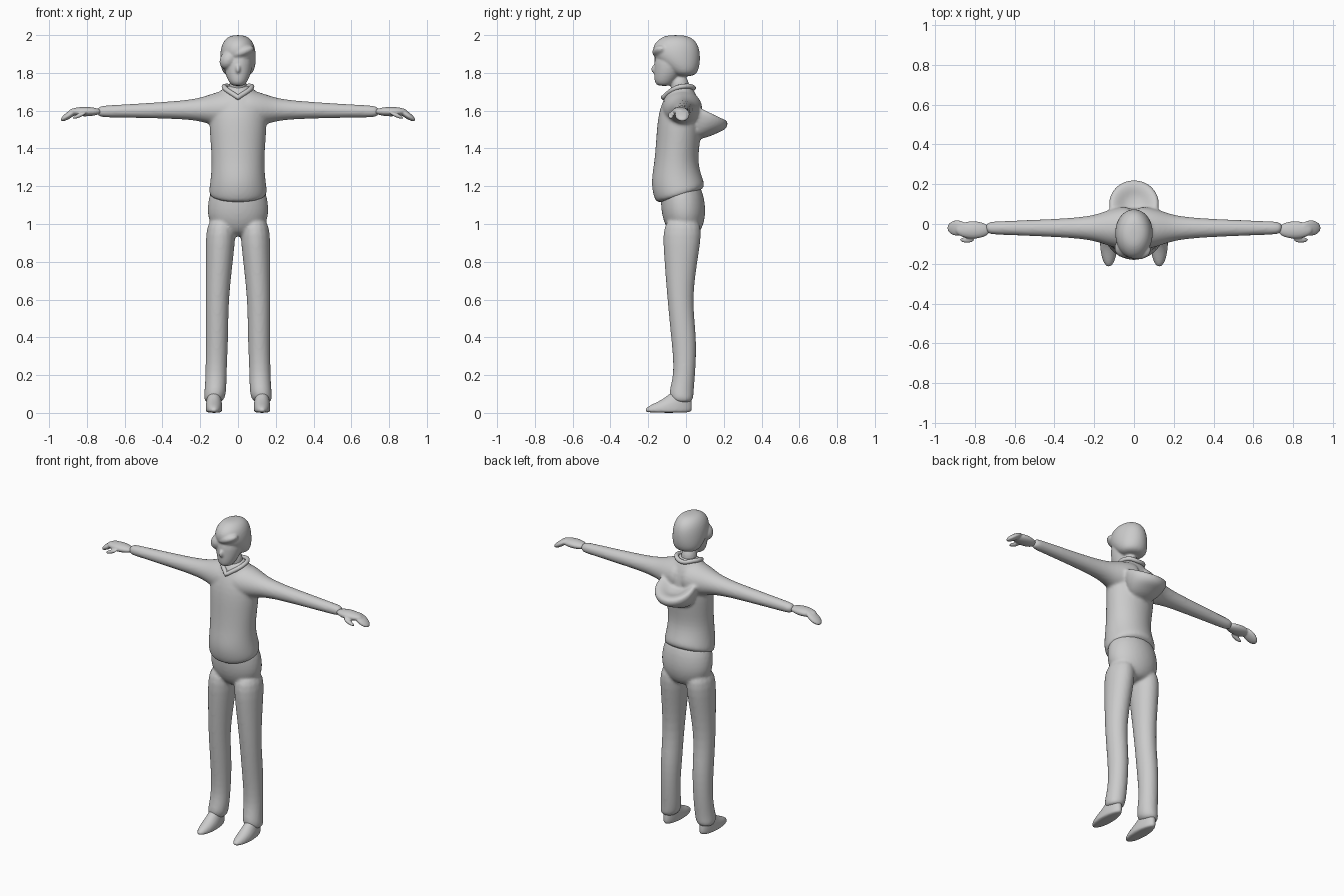
import bpy, bmesh, math
from mathutils import Matrix, Vector

old = bpy.data.objects.get("Cube")
if old:
    bpy.data.objects.remove(old, do_unlink=True)

grey = bpy.data.materials.new("plain_grey")
grey.use_nodes = True
grey.diffuse_color = (0.6, 0.6, 0.6, 1)
grey.node_tree.nodes["Principled BSDF"].inputs["Base Color"].default_value = grey.diffuse_color
SIDES = 16
MIRROR = {"left": 1, "right": -1}


def tube(bm, rings):
    """Bridge rings, each given as (centre, first half axis, second half axis)."""
    loops = []
    for centre, across, along in rings:
        loop = []
        for i in range(SIDES):
            angle = math.tau * i / SIDES
            offset = Vector(across) * math.cos(angle) + Vector(along) * math.sin(angle)
            loop.append(bm.verts.new(Vector(centre) + offset))
        loops.append(loop)
    for lower, upper in zip(loops, loops[1:]):
        for i in range(SIDES):
            bm.faces.new((lower[i - 1], lower[i], upper[i], upper[i - 1]))
    bm.faces.new(loops[0])
    bm.faces.new(loops[-1])


def upright(bm, rows, x=0):
    """Vertical tube from rows of (height, half width, front, back, optional tilt)."""
    rings = []
    for height, width, front, back, *tilt in rows:
        depth = (back - front) / 2
        slope = tilt[0] if tilt else 0
        rings.append(((x, front + depth, height), (width, 0, 0), (0, depth, depth * slope)))
    tube(bm, rings)


def blob(bm, centre, size, lean=0):
    """Ellipsoid that can lean about the front-to-back axis."""
    place = Matrix.Translation(centre) @ Matrix.Rotation(lean, 4, "Y") @ Matrix.Diagonal((*size, 1))
    bmesh.ops.create_uvsphere(bm, u_segments=SIDES, v_segments=SIDES, radius=1, matrix=place)


def add_object(name, data):
    data.materials.append(grey)
    ob = bpy.data.objects.new(name, data)
    bpy.context.collection.objects.link(ob)
    return ob


def fuse(name, bm, voxel):
    """Merge the overlapping pieces into one soft, smooth-shaded surface."""
    bmesh.ops.recalc_face_normals(bm, faces=bm.faces)
    mesh = bpy.data.meshes.new(name)
    bm.to_mesh(mesh)
    bm.free()
    ob = add_object(name, mesh)
    rounded = ob.modifiers.new("round", "SUBSURF")
    rounded.levels = rounded.render_levels = 2
    merged = ob.modifiers.new("merge", "REMESH")
    merged.mode = "VOXEL"
    merged.voxel_size = voxel
    merged.use_smooth_shade = True
    softened = ob.modifiers.new("soften", "SMOOTH")
    softened.factor = 0.5
    softened.iterations = 4


def sleeve(bm, side):
    """Tapering arm with a flare that blends into the shoulder."""
    rings = []
    length, steps = 0.75, 12
    for i in range(steps + 1):
        reach = length * i / steps
        flare = math.exp(-reach / 0.07) / 5
        radius = min(0.105, 0.06 - 0.04 * reach + flare)
        centre = (side * reach, -0.02, 1.61 - 0.02 * reach)
        rings.append((centre, (0, radius * 1.05, 0), (0, 0, radius)))
    tube(bm, rings)


# Sweater: trunk with a sagging hem, open hood and sleeves
sweater = bmesh.new()
upright(sweater, [
    (1.14, .14, -.14, .08, .3), (1.16, .16, -.17, .1, .3), (1.22, .15, -.19, .1),
    (1.32, .14, -.17, .06), (1.45, .15, -.16, .08), (1.6, .16, -.15, .09),
    (1.7, .11, -.1, .05), (1.74, .05, -.07, .02)])
upright(sweater, [
    (1.45, .06, 0, .1), (1.5, .11, 0, .17, -.2), (1.56, .13, -.02, .22, -.5),
    (1.61, .13, -.02, .23, -.5), (1.59, .08, .03, .18, -.4), (1.56, .04, .06, .14, -.3)])
for side in MIRROR.values():
    sleeve(sweater, side)
fuse("sweater", sweater, 0.009)

# Trousers: pelvis and two legs that flare at the cuff
trousers = bmesh.new()
upright(trousers, [(1.25, .13, -.13, .07), (1.1, .17, -.14, .11),
                   (1, .16, -.12, .1), (.93, .08, -.07, .06)])
legs = [(1.05, 0, -.13, .1), (.85, .02, -.12, .07), (.6, .05, -.1, .03), (.4, .05, -.08, .06),
        (.2, .06, -.06, .05), (.1, .06, -.1, .04), (.05, .08, -.07, .04)]
for side in MIRROR.values():
    rings = []
    for height, inner, front, back in legs:
        outer = max(0.172, 0.19 - height / 10)
        centre = (side * (outer + inner) / 2, (front + back) / 2, height)
        rings.append((centre, ((outer - inner) / 2, 0, 0), (0, (back - front) / 2, 0)))
    tube(trousers, rings)
fuse("trousers", trousers, 0.009)

for label, side in MIRROR.items():
    # Shoe: flat sole and low toe
    shoe = bmesh.new()
    upright(shoe, [(0, .04, -.2, .02), (.01, .045, -.23, .035), (.04, .045, -.2, .035),
                   (.07, .04, -.12, .03), (.13, .03, -.06, .02)], side * 0.127)
    fuse(label + "_shoe", shoe, 0.007)

    # Hand: palm, drooping fingers and a separate thumb
    hand = bmesh.new()
    blob(hand, (side * .81, -.03, 1.595), (.09, .045, .025))
    blob(hand, (side * .89, -.02, 1.58), (.06, .04, .018), side * 0.6)
    blob(hand, (side * .84, -.08, 1.575), (.04, .015, .011), side * 0.4)
    fuse(label + "_hand", hand, 0.005)

# Head: neck, face, bowl of hair, nose, chin and a swept fringe
head = bmesh.new()
upright(head, [(1.65, .05, -.08, .02), (1.8, .05, -.09, .02)])
upright(head, [(1.73, .03, -.15, -.08), (1.75, .05, -.17, -.06),
               (1.82, .08, -.17, 0), (1.92, .08, -.17, .02)])
upright(head, [(1.78, .06, -.06, .04), (1.81, .09, -.1, .07), (1.88, .1, -.18, .08),
               (1.95, .09, -.18, .07), (1.99, .06, -.13, .03), (2, .02, -.09, -.02)])
blob(head, (0, -.16, 1.82), (.015, .025, .025))
blob(head, (-.05, -.12, 1.87), (.045, .05, .055), 0.6)
blob(head, (.02, -.13, 1.91), (.07, .05, .03), -0.35)
fuse("head", head, 0.006)

# Collar: soft roll that dips to a point at the front
collar = bpy.data.curves.new("collar", "CURVE")
collar.dimensions = "3D"
collar.bevel_depth = 0.013
path = collar.splines.new("BEZIER")
front_side_back = [(0, -.12, 1.67), (.07, -.05, 1.72), (.06, .01, 1.73), (0, .04, 1.72)]
other_half = [(-x, y, z) for x, y, z in front_side_back[-2:0:-1]]
points = front_side_back + other_half
path.bezier_points.add(len(points) - 1)
for knot, point in zip(path.bezier_points, points):
    knot.co = point
    knot.handle_left_type = knot.handle_right_type = "AUTO"
path.bezier_points[0].handle_left_type = path.bezier_points[0].handle_right_type = "VECTOR"
path.use_cyclic_u = True
add_object("collar", collar)
